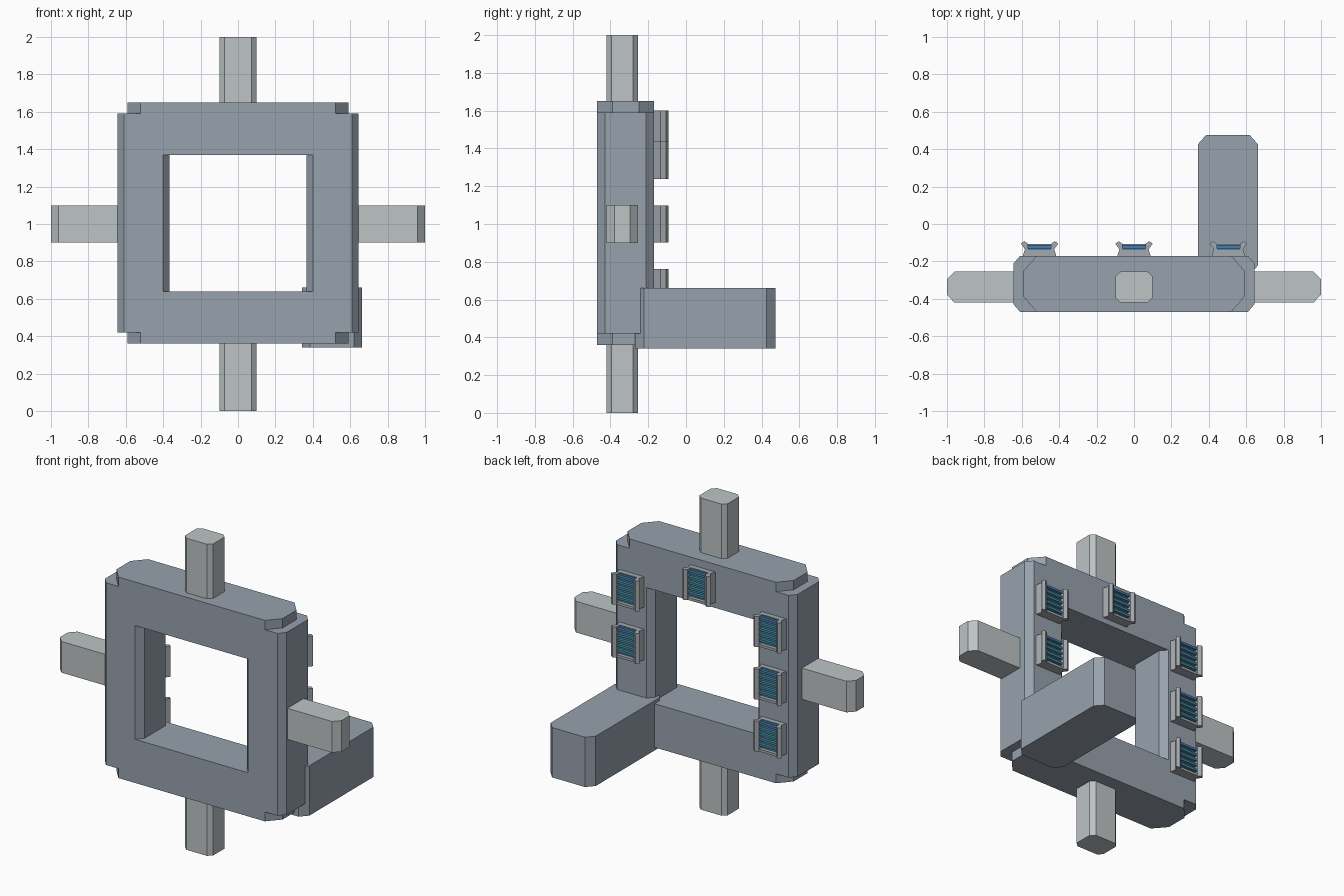
import bpy, bmesh

if "Cube" in bpy.data.objects:
    bpy.data.objects.remove(bpy.data.objects["Cube"])


def material(name, rgb):
    m = bpy.data.materials.new(name)
    m.diffuse_color = (*rgb, 1)
    m.use_nodes = True
    m.node_tree.nodes["Principled BSDF"].inputs["Base Color"].default_value = m.diffuse_color
    return m


FRAME = material("slate grey", (0.31, 0.36, 0.42))
ARM = material("pale grey", (0.51, 0.55, 0.56))
CLIP = material("mid grey", (0.37, 0.40, 0.43))
TEAL = material("teal", (0.06, 0.25, 0.36))
BLUE = material("blue", (0.07, 0.20, 0.45))


def prism(name, outline, z0, z1, mat):
    """Extrude an xy outline between two heights."""
    bm = bmesh.new()
    face = bm.faces.new([bm.verts.new((x, y, z0)) for x, y in outline])
    ext = bmesh.ops.extrude_face_region(bm, geom=[face])
    top = [g for g in ext["geom"] if isinstance(g, bmesh.types.BMVert)]
    bmesh.ops.translate(bm, verts=top, vec=(0, 0, z1 - z0))
    bmesh.ops.recalc_face_normals(bm, faces=bm.faces)
    mesh = bpy.data.meshes.new(name)
    bm.to_mesh(mesh)
    bm.free()
    mesh.materials.append(mat)
    obj = bpy.data.objects.new(name, mesh)
    bpy.context.collection.objects.link(obj)
    return obj


def beam(name, x0, x1, y0, y1, z0, z1, cx, cy, mat):
    """Box whose four upright edges are chamfered."""
    outline = [(x0 + cx, y0), (x1 - cx, y0), (x1, y0 + cy), (x1, y1 - cy),
               (x1 - cx, y1), (x0 + cx, y1), (x0, y1 - cy), (x0, y0 + cy)]
    return prism(name, outline, z0, z1, mat)


# square frame: two uprights between two crossbeams
for side, s in (("left", -1), ("right", 1)):
    a, b = sorted((s * 0.365, s * 0.645))
    beam(side + "_upright", a, b, -0.47, -0.17, 0.42, 1.59, 0.036, 0.042, FRAME)
for side, z in (("bottom", 0.36), ("top", 1.37)):
    beam(side + "_crossbeam", -0.59, 0.59, -0.47, -0.17, z, z + 0.28, 0.07, 0.08, FRAME)

# rear block on the lower right corner
beam("rear_block", 0.342, 0.662, -0.27, 0.475, 0.34, 0.66, 0.043, 0.048, FRAME)

# four arms
for side, z0, z1 in (("bottom", 0, 0.40), ("top", 1.60, 2.0)):
    beam(side + "_arm", -0.1, 0.1, -0.42, -0.255, z0, z1, 0.027, 0.025, ARM)
for side, x0, x1 in (("left", -1, -0.56), ("right", 0.56, 1)):
    beam(side + "_arm", x0, x1, -0.42, -0.255, 0.9, 1.1, 0.04, 0.042, ARM)

# slotted modules on the back of the frame
half = [(0.09, -0.172), (0.078, -0.135), (0.10, -0.105), (0.082, -0.092),
        (0.062, -0.106), (0.062, -0.138)]
profile = half + [(-x, y) for x, y in reversed(half)]
spots = [(-0.505, 0.665), (-0.505, 1.0), (-0.505, 1.3375),
         (0, 1.503), (0.505, 1.0), (0.505, 1.3375)]
for i, (cx, cz) in enumerate(spots):
    prism(f"module_housing_{i}", [(cx + x, y) for x, y in profile], cz - 0.098, cz + 0.098, CLIP)

    def box(name, y0, y1, z0, z1, mat):
        prism(name, [(cx - 0.062, y0), (cx + 0.062, y0), (cx + 0.062, y1), (cx - 0.062, y1)],
              cz + z0, cz + z1, mat)

    box(f"module_lip_{i}", -0.14, -0.108, -0.098, -0.082, CLIP)
    box(f"module_panel_{i}", -0.14, -0.131, -0.082, 0.096, TEAL)
    for k in range(5):
        z = -0.065 + k * 0.034
        box(f"module_slat_{i}_{k}", -0.132, -0.112, z, z + 0.014, BLUE if k == 4 else TEAL)
